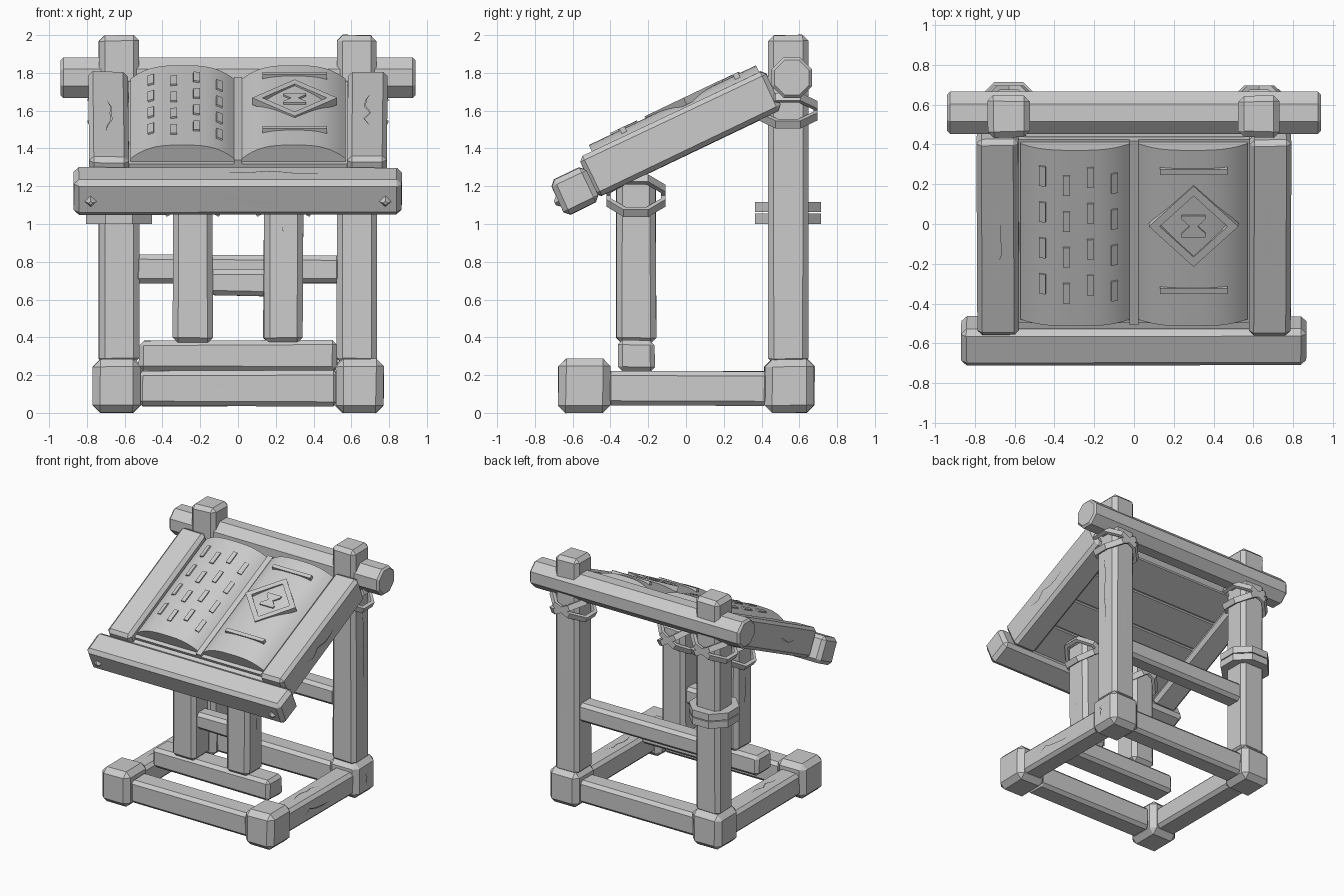
import bpy, bmesh, math, random
from mathutils import Matrix, Vector

random.seed(4)
if "Cube" in bpy.data.objects:
    bpy.data.objects.remove(bpy.data.objects["Cube"])

grey = bpy.data.materials.new("plain_grey")
grey.use_nodes = True
grey.diffuse_color = (0.6, 0.6, 0.6, 1)
grey.node_tree.nodes["Principled BSDF"].inputs["Base Color"].default_value = (0.6, 0.6, 0.6, 1)

# Frame of the sloping desk: x across, y up the slope, z out of it
SLOPE = Matrix.Translation((0, -0.47, 1.14)) @ Matrix.Rotation(math.radians(25.5), 4, 'X')
WORLD = Matrix.Identity(4)


def finish(name, bm, frame=WORLD):
    bm.transform(frame)
    mesh = bpy.data.meshes.new(name)
    bm.to_mesh(mesh)
    bm.free()
    mesh.materials.append(grey)
    obj = bpy.data.objects.new(name, mesh)
    bpy.context.collection.objects.link(obj)
    return obj


def add_grain(bm, size, direction):
    """Thin zigzag sliver lying on one face of a beam."""
    axis = "xyz".index(direction[1])
    sign = 1 if direction[0] == "+" else -1
    rest = [i for i in range(3) if i != axis]
    along, across = sorted(rest, key=lambda i: -size[i])
    start, length = random.uniform(-0.2, 0.0) * size[along], 0.35 * size[along]
    rows = []
    for i in range(6):
        width = 0.005 * math.sin(math.pi * i / 5) + 0.0005
        mid = random.uniform(-0.1, 0.1) * size[across]
        row = []
        for side in (-1, 1):
            p = Vector()
            p[axis] = sign * (size[axis] / 2 + 0.005)
            p[along] = start + length * (i / 5 - 0.3)
            p[across] = mid + side * width
            row.append(bm.verts.new(p))
        rows.append(row)
    for a, b in zip(rows, rows[1:]):
        face = bm.faces.new((a[0], a[1], b[1], b[0]))
        face.normal_update()
        if face.normal[axis] * sign < 0:
            face.normal_flip()


def beam(name, x, y, z, bevel=0.025, frame=WORLD, rough=0.004, grain=()):
    """Chamfered, slightly uneven timber filling the given ranges."""
    spans = (x, y, z)
    size = [b - a for a, b in spans]
    centre = Vector([(a + b) / 2 for a, b in spans])
    bm = bmesh.new()
    bmesh.ops.create_cube(bm, size=1, matrix=Matrix.Diagonal((*size, 1)))
    for v in bm.verts:
        v.co += Vector([random.uniform(-rough, rough) for _ in range(3)])
    if bevel:
        bmesh.ops.bevel(bm, geom=bm.edges[:], offset=bevel, segments=1, affect='EDGES')
    for direction in grain:
        add_grain(bm, size, direction)
    return finish(name, bm, frame @ Matrix.Translation(centre))


def prism(name, outline, depth, frame):
    """Outline in the xy plane, extruded along z."""
    bm = bmesh.new()
    face = bm.faces.new([bm.verts.new((px, py, 0)) for px, py in outline])
    new = bmesh.ops.extrude_face_region(bm, geom=[face])["geom"]
    bmesh.ops.translate(bm, vec=(0, 0, depth), verts=[g for g in new if isinstance(g, bmesh.types.BMVert)])
    bmesh.ops.recalc_face_normals(bm, faces=bm.faces[:])
    return finish(name, bm, frame)


def band(name, sides, outer, inner, height, frame):
    """Faceted ring with a square section."""
    bm = bmesh.new()
    loops = []
    for i in range(sides):
        a = 2 * math.pi * (i + 0.5) / sides
        loops.append([bm.verts.new((r * math.cos(a), r * math.sin(a), h)) for r, h in
                      ((outer, -height / 2), (outer, height / 2), (inner, height / 2), (inner, -height / 2))])
    for i in range(sides):
        a, b = loops[i], loops[(i + 1) % sides]
        for k in range(4):
            m = (k + 1) % 4
            bm.faces.new((a[k], b[k], b[m], a[m]))
    bmesh.ops.recalc_face_normals(bm, faces=bm.faces[:])
    return finish(name, bm, frame)


def lashing(name, centre, tilt):
    """Two rope bands crossing over a post."""
    for label, s in (("a", 1), ("b", -1)):
        turn = Matrix.Rotation(math.radians(s * tilt), 4, 'Y') @ Matrix.Diagonal((1.12, 1, 1, 1))
        band(f"{name}_{label}", 8, 0.17, 0.145, 0.045, Matrix.Translation(centre) @ turn)


# Base frame and the parts that stand on both sides
for label, s in (("left", 1), ("right", -1)):
    def span(a, b):
        return tuple(sorted((s * a, s * b)))
    out = "+x" if s > 0 else "-x"
    beam(f"front_foot_{label}", span(0.52, 0.77), (-0.675, -0.40), (0, 0.285), 0.04, grain=("-y", out))
    beam(f"back_foot_{label}", span(0.51, 0.77), (0.415, 0.68), (0, 0.285), 0.04, grain=("+y", out))
    beam(f"base_side_{label}", span(0.56, 0.74), (-0.42, 0.44), (0.04, 0.22), grain=(out, "+z"))
    beam(f"back_post_{label}", span(0.525, 0.735), (0.435, 0.645), (0.26, 2.0), 0.03, grain=("-y", "+y", out))
    beam(f"inner_post_{label}", span(0.135, 0.345), (-0.37, -0.16), (0.37, 1.25), 0.03, grain=("-y", out))
    beam(f"desk_side_{label}", span(0.58, 0.79), (0, 1.09), (0, 0.23), 0.025, SLOPE, grain=("+z", out))
    lashing(f"inner_lashing_{label}", (s * 0.24, -0.265, 1.15), 32)
    lashing(f"back_lashing_{label}", (s * 0.63, 0.54, 1.6), 25)
    # Diamond stud at each end of the ledge
    stud = bmesh.new()
    bmesh.ops.create_cone(stud, segments=4, radius1=0.04, radius2=0.012, depth=0.03, cap_ends=True)
    finish(f"ledge_stud_{label}", stud,
           SLOPE @ Matrix.Translation((s * 0.78, -0.2, 0.07)) @ Matrix.Rotation(math.pi / 2, 4, 'X'))

beam("base_front", (-0.53, 0.53), (-0.63, -0.45), (0.035, 0.225), grain=("-y",))
beam("base_back", (-0.53, 0.53), (0.46, 0.63), (0.035, 0.225), grain=("+y",))
beam("inner_sill", (-0.525, 0.525), (-0.36, -0.165), (0.22, 0.385), grain=("-y",))
beam("inner_brace", (-0.16, 0.16), (-0.33, -0.20), (0.62, 0.76))
beam("back_brace", (-0.55, 0.55), (0.46, 0.61), (0.685, 0.835), grain=("+y", "-y"))

# Octagonal top rail
rail = bmesh.new()
bmesh.ops.create_cone(rail, segments=8, radius1=0.116, radius2=0.116, depth=1.88, cap_ends=True)
caps = [e for e in rail.edges if abs(e.verts[0].co.z - e.verts[1].co.z) < 0.1]
bmesh.ops.bevel(rail, geom=caps, offset=0.015, segments=1, affect='EDGES')
finish("top_rail", rail, Matrix.Translation((0, 0.56, 1.775)) @ Matrix.Rotation(math.pi / 2, 4, 'Y')
       @ Matrix.Rotation(math.pi / 8, 4, 'Z'))

# Double band around one back post
for i in range(2):
    band(f"post_band_{i + 1}", 8, 0.19, 0.11, 0.055, Matrix.Translation((-0.63, 0.54, 1.028 + 0.062 * i)))

# Sloping desk: planks and front ledge
for i in range(4):
    beam(f"desk_plank_{i + 1}", (-0.6, 0.6), (0.27 * i, 0.27 * i + 0.266), (0.04, 0.15), 0.008, SLOPE, 0.001)
beam("front_ledge", (-0.87, 0.87), (-0.192, 0.013), (-0.022, 0.183), 0.028, SLOPE, grain=("-y", "+z"))

# Open book
PAGE_MID, PAGE_HALF = 0.295, 0.275


def page_height(x):
    s = (abs(x) - PAGE_MID) / PAGE_HALF
    return 0.27 - 0.08 * abs(s) ** 3


beam("book_cover", (-0.58, 0.58), (0.05, 1.075), (0.145, 0.172), 0, SLOPE, 0)
beam("book_spine", (-0.022, 0.022), (0.05, 1.075), (0.165, 0.195), 0, SLOPE, 0)
upright = SLOPE @ Matrix.Translation((0, 1.06, 0)) @ Matrix.Rotation(math.pi / 2, 4, 'X')
for label, s in (("left", 1), ("right", -1)):
    xs = [s * (PAGE_MID + PAGE_HALF * (i / 10 - 1)) for i in range(21)]
    outline = [(xs[0], 0.165)] + [(x, page_height(x)) for x in xs] + [(xs[-1], 0.165)]
    pages = prism(f"book_pages_{label}", outline, 0.98, upright)
    bpy.ops.object.select_all(action='DESELECT')
    pages.select_set(True)
    bpy.context.view_layer.objects.active = pages
    bpy.ops.object.shade_smooth_by_angle(angle=math.radians(35))

# Raised marks on one page, following its curve
for col in range(4):
    x = -0.46 + 0.12 * col
    lean = math.atan2(page_height(x + 0.01) - page_height(x - 0.01), 0.02)
    for row in range(4):
        u = 0.91 - 0.2 * row - 0.045 * (col % 2)
        spot = SLOPE @ Matrix.Translation((x, u, page_height(x))) @ Matrix.Rotation(-lean, 4, 'Y')
        beam(f"page_mark_{col + 1}_{row + 1}", (-0.017, 0.017), (-0.055, 0.055), (-0.01, 0.009), 0, spot, 0)

# Ornament on the other page: two bars, a diamond border and an hourglass
for name, u in (("upper", 0.943), ("lower", 0.278)):
    beam(f"page_bar_{name}", (0.13, 0.47), (u - 0.015, u + 0.015), (0.24, 0.279), 0, SLOPE, 0)
centre = SLOPE @ Matrix.Translation((0.3, 0.64, 0.26))
band("diamond_border", 4, 0.225, 0.17, 0.04, centre @ Matrix.Rotation(math.pi / 4, 4, 'Z'))
for name, s in (("upper", 1), ("lower", -1)):
    prism(f"hourglass_{name}", [(-0.06, s * 0.06), (0.06, s * 0.06), (0.06, s * 0.04),
                                (0.015, -s * 0.005), (-0.015, -s * 0.005), (-0.06, s * 0.04)], 0.02, centre)
